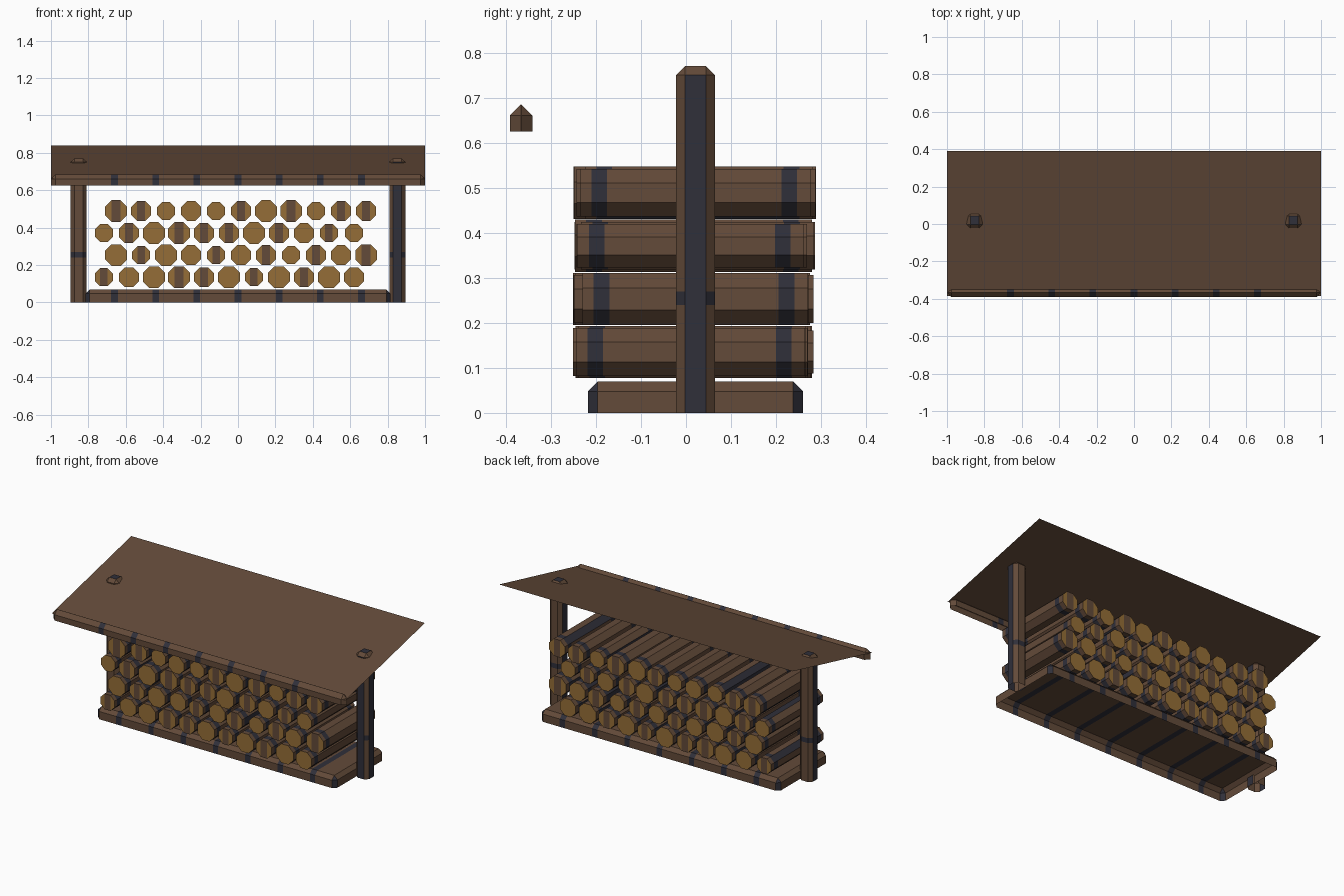
import bpy, bmesh, math, random
from mathutils import Vector

random.seed(4)
if "Cube" in bpy.data.objects:
    bpy.data.objects.remove(bpy.data.objects["Cube"], do_unlink=True)


def material(name, rgb):
    m = bpy.data.materials.new(name)
    m.use_nodes = True
    m.diffuse_color = (*rgb, 1)
    m.node_tree.nodes["Principled BSDF"].inputs["Base Color"].default_value = (*rgb, 1)
    return m


MATS = [material("bark_brown", (0.125, 0.069, 0.041)),
        material("dark_slate", (0.029, 0.029, 0.042)),
        material("cut_wood_ochre", (0.30, 0.155, 0.038))]
BROWN, DARK, OCHRE = range(3)


def finish(name, bm):
    mesh = bpy.data.meshes.new(name)
    bm.to_mesh(mesh)
    bm.free()
    for m in MATS:
        mesh.materials.append(m)
    ob = bpy.data.objects.new(name, mesh)
    bpy.context.collection.objects.link(ob)
    return ob


def chamfered_box(name, lo, hi, bevel, axis, cuts, paint):
    """Open-bottomed box, chamfered on its top and upright edges, cut along an axis."""
    lo, hi = Vector(lo), Vector(hi)
    bm = bmesh.new()
    bmesh.ops.create_cube(bm, size=1)
    for v in bm.verts:
        v.co = (lo + hi) / 2 + v.co * (hi - lo)
    low = lo.z + 0.001
    bmesh.ops.bevel(bm, geom=[e for e in bm.edges if max(v.co.z for v in e.verts) > low],
                    offset=bevel, segments=1, affect='EDGES', profile=0.5)
    bottom = [f for f in bm.faces if all(v.co.z < low for v in f.verts)]
    bmesh.ops.delete(bm, geom=bottom, context='FACES_ONLY')
    for c in cuts:
        geom = bm.verts[:] + bm.edges[:] + bm.faces[:]
        bmesh.ops.bisect_plane(bm, geom=geom, plane_co=axis * c, plane_no=axis)
    bm.normal_update()
    for f in bm.faces:
        f.material_index = DARK if paint(f.calc_center_median(), f.normal) else BROWN
    return finish(name, bm)


X, Z = Vector((1, 0, 0)), Vector((0, 0, 1))
STEP, BAND = 0.22, 0.018
band_cuts = [i * STEP + s * BAND for i in range(-3, 4) for s in (-1, 1)]


def on_band(c):
    return abs(c.x) < 0.7 and abs(c.x - STEP * round(c.x / STEP)) < BAND


# Base platform with dark bands and dark end corners
chamfered_box("base", (-0.815, -0.218, 0), (0.815, 0.26, 0.07), 0.022, X, band_cuts,
              lambda c, n: on_band(c) or (abs(n.x) > 0.5 and abs(n.y) > 0.5))

# Eave beam under the front edge of the roof
chamfered_box("eave_beam", (-1, -0.391, 0.625), (1, -0.341, 0.685), 0.0245, X, band_cuts,
              lambda c, n: on_band(c))

# Posts with dark outer faces, tops and a ring
for side, name in ((-1, "right_post"), (1, "left_post")):
    x = side * 0.852
    chamfered_box(name, (x - 0.043, -0.022, 0), (x + 0.043, 0.064, 0.77), 0.02, Z, (0.24, 0.27),
                  lambda c, n: abs(n.x) > 0.9 or n.z > 0.9 or 0.24 < c.z < 0.27
                  or (side > 0 and n.y < -0.9))

# Sloping sheet roof
bm = bmesh.new()
bm.faces.new([bm.verts.new(p) for p in ((-1, -0.385, 0.66), (1, -0.385, 0.66),
                                       (1, 0.39, 0.84), (-1, 0.39, 0.84))])
finish("roof", bm)

# Stacked logs: letter gives thickness, a capital marks a bark stripe across the end
RADIUS = {"s": 0.048, "m": 0.053, "l": 0.058}
ROWS = ("SmlLMlSlMlm", "lSlmSmMsMmL", "sMlLMMlMmSs", "LMsmsMlLsMM")
CAP = ((7, 0, 1, 6), (1, 2, 5, 6), (2, 3, 4, 5))


def add_log(bm, x, z, r, striped):
    y0 = -0.238 + random.uniform(-0.014, 0.014)
    y1 = 0.276 + random.uniform(-0.014, 0.014)
    big = r / math.cos(math.pi / 8)
    stations = (y0, y0 + 0.025, y0 + 0.06, y1 - 0.065, y1 - 0.03, y1)
    rings = []
    for y in stations:
        angles = [math.pi / 8 + k * math.pi / 4 for k in range(8)]
        rings.append([bm.verts.new((x + big * math.cos(a), y, z + big * math.sin(a)))
                      for a in angles])
    dark_side = [random.random() < 0.12 for _ in range(8)]
    for i in range(len(rings) - 1):
        a, b = rings[i], rings[i + 1]
        for k in range(8):
            n = (k + 1) % 8
            f = bm.faces.new((a[k], a[n], b[n], b[k]))
            f.material_index = DARK if i in (1, 3) or (i == 2 and dark_side[k]) else BROWN
    for ring in (rings[0], rings[-1]):
        for j, strip in enumerate(CAP):
            f = bm.faces.new([ring[k] for k in strip])
            f.material_index = BROWN if striped and j == 1 else OCHRE


for row, letters in enumerate(ROWS):
    bm = bmesh.new()
    start = -0.652 if row % 2 else -0.717
    for i, ch in enumerate(letters):
        add_log(bm, start + i * 0.1337, 0.135 + row * 0.118, RADIUS[ch.lower()], ch.isupper())
    bmesh.ops.recalc_face_normals(bm, faces=bm.faces[:])
    finish("log_row_" + "abcd"[row], bm)
